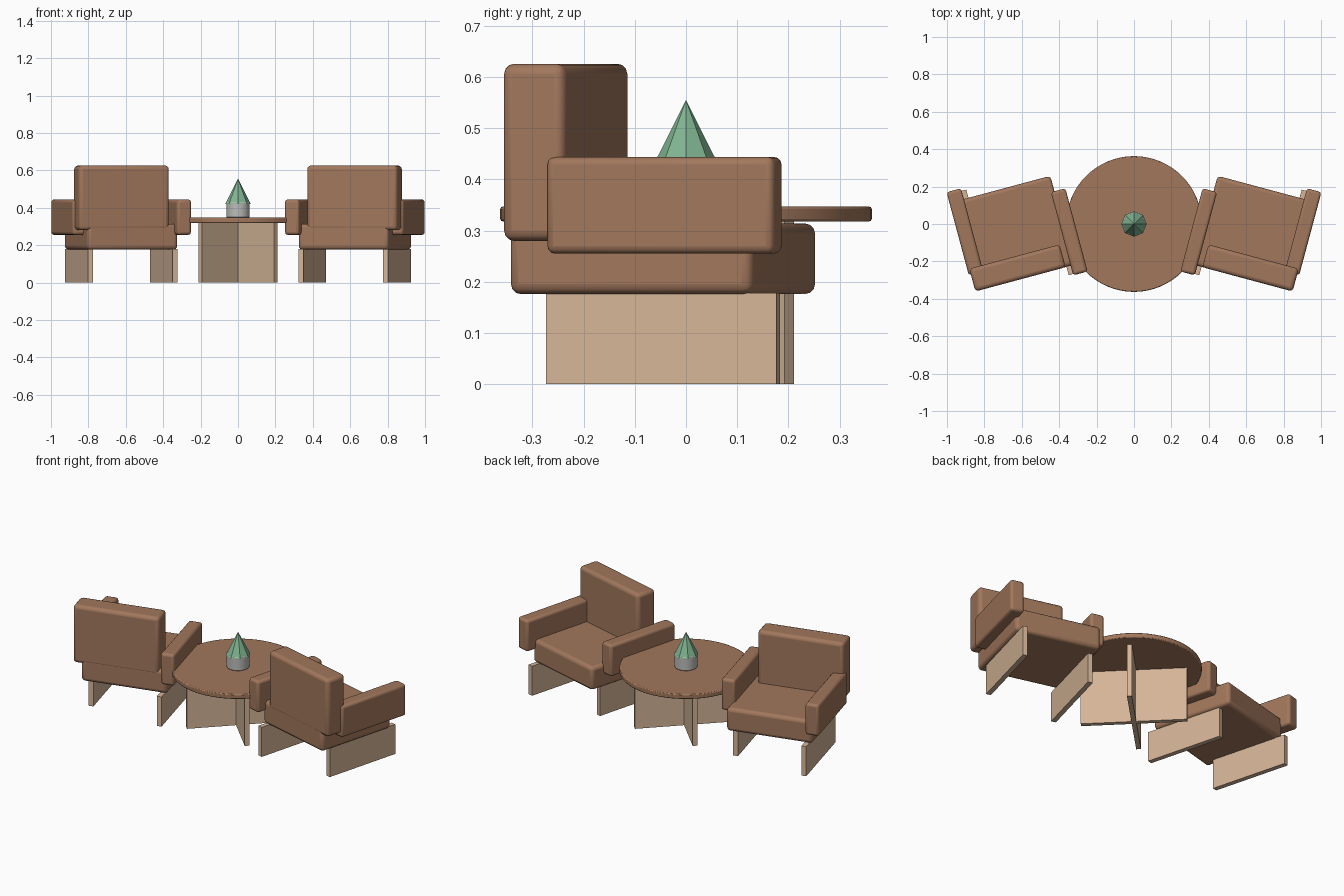
import bpy, math
from math import radians

if "Cube" in bpy.data.objects:
    bpy.data.objects.remove(bpy.data.objects["Cube"])


def material(name, r, g, b):
    m = bpy.data.materials.new(name)
    m.diffuse_color = (r, g, b, 1)
    m.use_nodes = True
    m.node_tree.nodes["Principled BSDF"].inputs["Base Color"].default_value = m.diffuse_color
    return m


LEATHER = material("brown leather", 0.36, 0.185, 0.107)
WOOD = material("pale wood", 0.66, 0.46, 0.31)
GREY = material("grey pot", 0.50, 0.50, 0.49)
GREEN = material("plant green", 0.22, 0.46, 0.28)


def finish(name, mat, bevel=0, segments=3, smooth=True):
    """Name, colour, bevel and shade the active object."""
    ob = bpy.context.object
    ob.name = name
    ob.data.materials.append(mat)
    if bevel:
        mod = ob.modifiers.new("rounded edges", 'BEVEL')
        mod.width = bevel
        mod.segments = segments
        mod.limit_method = 'ANGLE'
    if smooth:
        bpy.ops.object.shade_smooth_by_angle(angle=radians(35))
    return ob


def box(name, x, y, z0, z1, w, d, turn, mat, bevel=0):
    """Box w by d, from z0 to z1, turned about its own upright axis."""
    bpy.ops.mesh.primitive_cube_add(size=1, location=(x, y, (z0 + z1) / 2))
    ob = bpy.context.object
    ob.scale = (w, d, z1 - z0)
    bpy.ops.object.transform_apply(location=False, rotation=False, scale=True)
    ob.rotation_euler.z = radians(turn)
    return finish(name, mat, bevel, smooth=bevel > 0)


# Two armchairs, mirrored left and right of the table
for side, s in (("left", -1), ("right", 1)):
    turn = -15 * s
    box(side + "_seat", s * 0.625, -0.045, 0.176, 0.314, 0.50, 0.492, turn, LEATHER, 0.02)
    box(side + "_backrest", s * 0.623, -0.235, 0.28, 0.626, 0.50, 0.126, turn, LEATHER, 0.02)
    for part, x in (("inner", 0.346), ("outer", 0.904)):
        box(f"{side}_{part}_armrest", s * x, -0.042, 0.255, 0.444, 0.08, 0.46, turn, LEATHER, 0.015)
    for part, x in (("inner", 0.396), ("outer", 0.85)):
        box(f"{side}_{part}_leg_panel", s * x, -0.045, 0, 0.178, 0.028, 0.466, turn, WOOD)

# Round table on crossed panels
bpy.ops.mesh.primitive_cylinder_add(vertices=64, radius=0.363, depth=0.029, location=(0, 0, 0.3325))
finish("table_top", LEATHER, 0.005, 2)
for i, turn in enumerate((45, -45)):
    box(f"table_leg_panel_{i + 1}", 0, 0, 0, 0.32, 0.57, 0.026, turn, WOOD)

# Potted plant
bpy.ops.mesh.primitive_cylinder_add(vertices=32, radius=0.062, depth=0.083, location=(0, 0, 0.3885))
finish("plant_pot", GREY, 0.004, 2)
bpy.ops.mesh.primitive_cone_add(vertices=8, radius1=0.068, depth=0.135, location=(0, 0, 0.4875))
finish("plant", GREEN, smooth=False)
